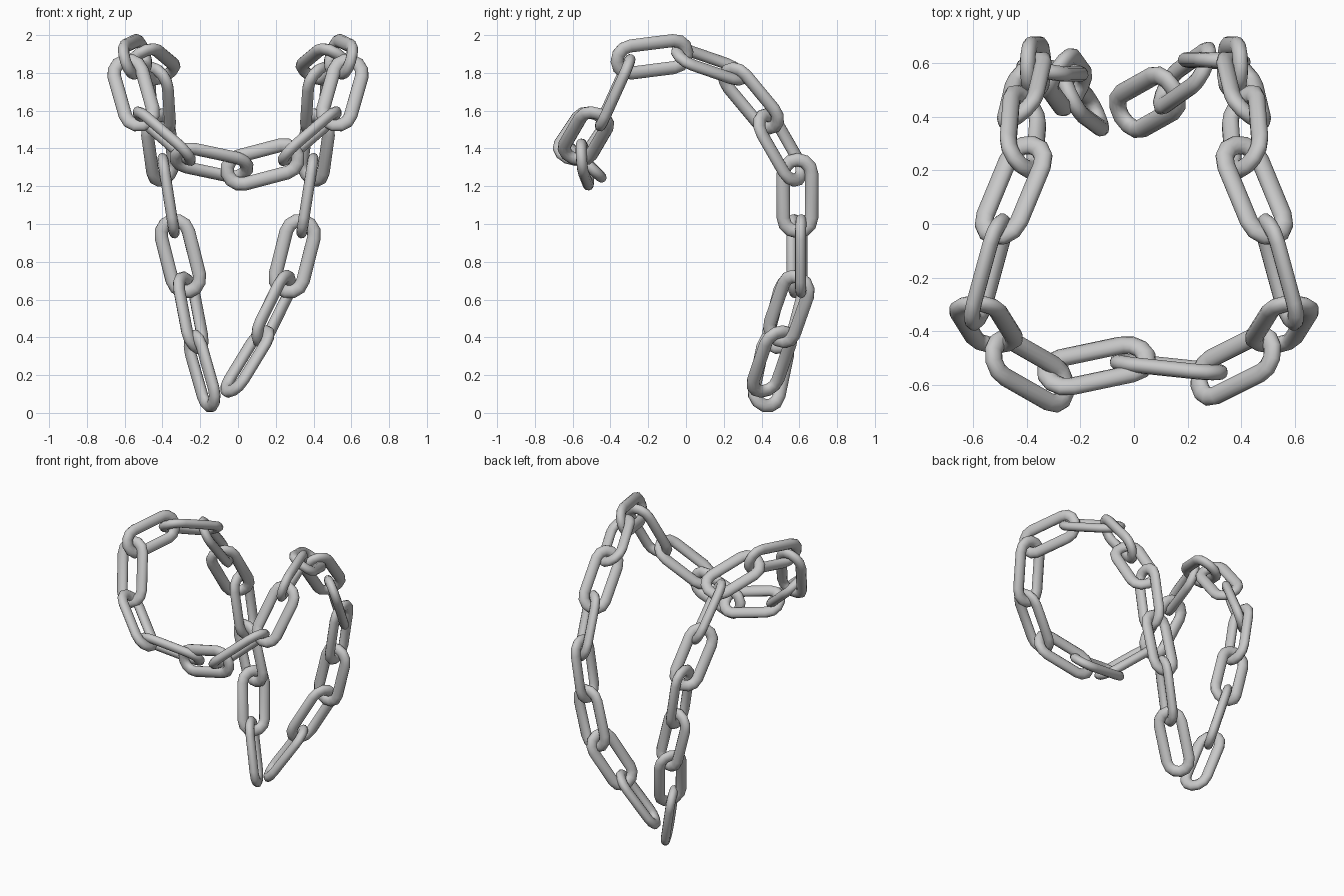
import bpy, bmesh
from math import sin, cos, pi
from mathutils import Vector, Matrix

if "Cube" in bpy.data.objects:
    bpy.data.objects.remove(bpy.data.objects["Cube"])

STRAIGHT, BEND = 0.118, 0.075     # half straight length, bend radius
TUBE, FLAT = 0.036, 0.029         # wire radius in the link's plane and across it
BEND_STEPS, SIDES = 6, 12

# Grey metal
metal = bpy.data.materials.new("grey_metal")
metal.use_nodes = True
grey = (0.58, 0.58, 0.58, 1)
metal.diffuse_color = grey
metal.node_tree.nodes["Principled BSDF"].inputs["Base Color"].default_value = grey


def link_mesh():
    """One oblong ring: long side on x, width on y."""
    path = []
    for end in (1, -1):
        for i in range(BEND_STEPS + 1):
            a = -pi / 2 + pi * i / BEND_STEPS
            out = Vector((cos(a) * end, sin(a) * end, 0))
            path.append((Vector((STRAIGHT * end, 0, 0)) + out * BEND, out))
    bm = bmesh.new()
    rings = []
    for p, out in path:
        ring = []
        for j in range(SIDES):
            t = 2 * pi * j / SIDES
            ring.append(bm.verts.new(p + out * TUBE * cos(t) + Vector((0, 0, FLAT * sin(t)))))
        rings.append(ring)
    for i, ring in enumerate(rings):
        nxt = rings[(i + 1) % len(rings)]
        for j in range(SIDES):
            k = (j + 1) % SIDES
            bm.faces.new((ring[j], nxt[j], nxt[k], ring[k])).smooth = True
    bmesh.ops.recalc_face_normals(bm, faces=bm.faces)
    mesh = bpy.data.meshes.new("chain_link")
    bm.to_mesh(mesh)
    bm.free()
    mesh.materials.append(metal)
    return mesh


LINK = link_mesh()


def add_link(name, centre, along, across, side=1):
    """Place a link by its centre, long direction and width direction."""
    flip = Vector((side, 1, 1))
    c, d, w = (Vector(v) * flip for v in (centre, along, across))
    d.normalize()
    w = (w - d * w.dot(d)).normalized()
    turn = Matrix((d, w, d.cross(w))).transposed().to_4x4()
    ob = bpy.data.objects.new(name, LINK)
    ob.matrix_world = Matrix.Translation(c) @ turn
    bpy.context.collection.objects.link(ob)


# Matching links on both sides, from the hanging back up and over to the front
paired = [
    ("back_lower", (.368, .59, 1.15), (.155, 0, .99), (0, 1, 0)),
    ("back_middle", (.41, .50, 1.405), (.12, -.5, .87), (-.75, .6, .25)),
    ("back_upper", (.415, .345, 1.665), (.05, -.64, .77), (.65, .55, .5)),
    ("top_back", (.45, .125, 1.845), (.36, -.87, .3), (.72, .2, -.48)),
    ("top_front", (.545, -.18, 1.885), (.26, -.95, -.12), (.28, 0, .95)),
    ("front_upper", (.553, -.375, 1.695), (-.25, -.4, -.88), (1, .1, .1)),
]
for name, c, d, w in paired:
    add_link(name + "_link_left", c, d, w)
    add_link(name + "_link_right", c, d, w, -1)

# Front links joining the sides
add_link("front_lower_link_left", (.38, -.53, 1.465), (-.7, -.35, -.6), (0, .9, -.25))
add_link("front_lower_link_right", (.39, -.55, 1.465), (-.7, -.4, -.6), (0, .9, -.25), -1)
add_link("front_centre_link_left", (.13, -.535, 1.315), (.95, -.1, .25), (-.25, -.05, .95))
add_link("front_centre_link_right", (-.14, -.53, 1.325), (.95, .2, -.2), (0, .7, -.65))

# Loose tail ends
add_link("tail_upper_link_left", (.30, .61, .83), (.24, 0, .95), (1, -.05, -.3))
add_link("tail_upper_link_right", (-.305, .575, .83), (-.24, 0, .95), (-1, .2, -.3))
add_link("tail_middle_link_left", (.19, .545, .55), (.42, .3, .85), (.3, .85, -.43))
add_link("tail_end_link_left", (.05, .455, .272), (.5, .28, .82), (-.5, .85, 0))
add_link("tail_middle_link_right", (-.25, .53, .53), (-.18, .25, .95), (.5, .85, 0))
add_link("tail_end_link_right", (-.19, .45, .222), (-.27, .2, .95), (-.4, .9, -.3))
